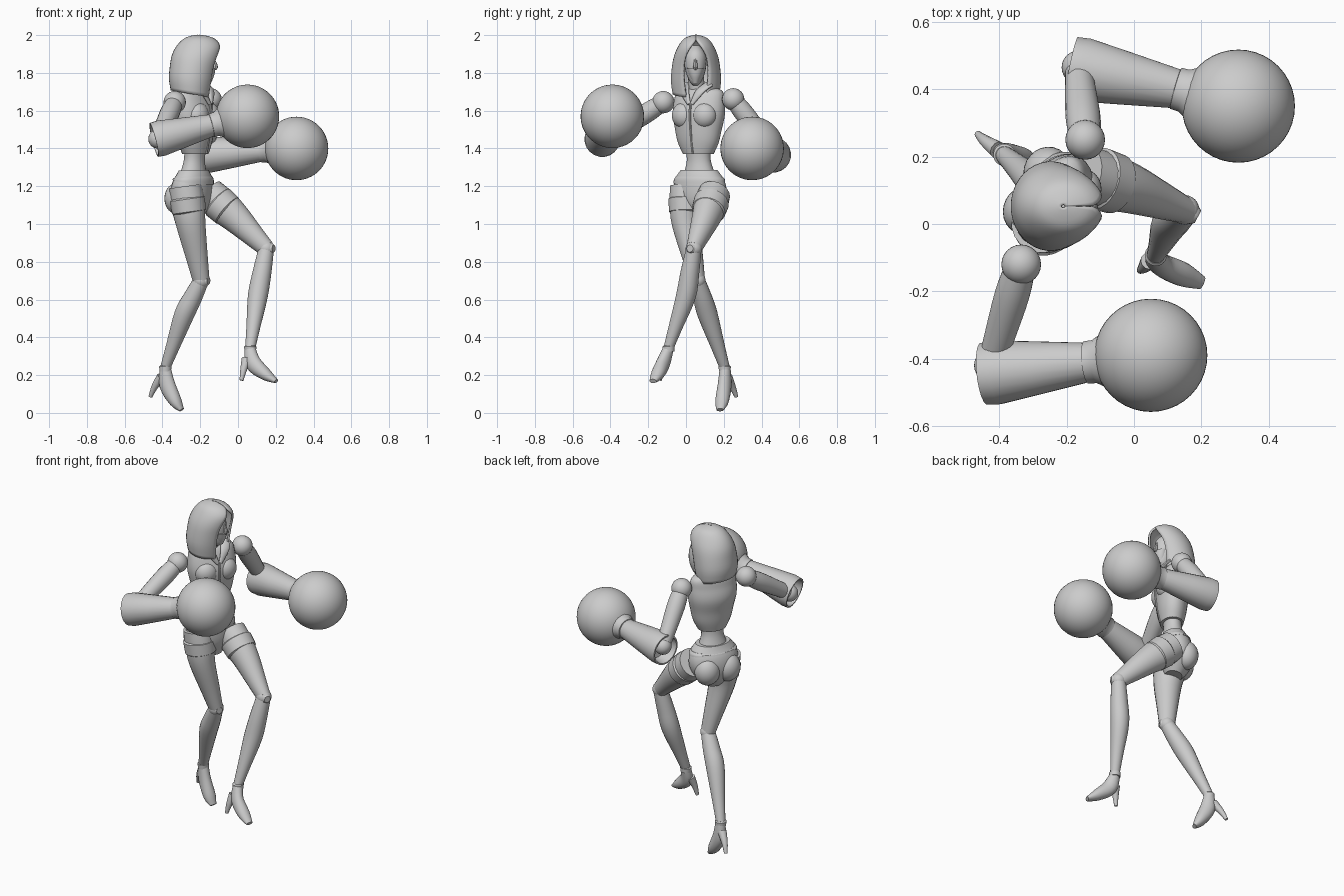
import bpy, bmesh, math
from mathutils import Vector, Matrix

cube = bpy.data.objects.get("Cube")
if cube:
    bpy.data.objects.remove(cube, do_unlink=True)

grey = bpy.data.materials.new("plain grey")
grey.use_nodes = True
colour = (0.6, 0.6, 0.6, 1)
grey.diffuse_color = colour
grey.node_tree.nodes["Principled BSDF"].inputs["Base Color"].default_value = colour

FACING = math.radians(-28)
FORWARD = Vector((math.cos(FACING), math.sin(FACING), 0))
SIDE = Vector((-FORWARD.y, FORWARD.x, 0))
CENTRE = Vector((-0.235, 0.07, 0))


def body(f, s, z):
    """Point in the turned body frame: forward, sideways, up."""
    return CENTRE + FORWARD * f + SIDE * s + Vector((0, 0, z))


def finish(name, bm, angle=35):
    bmesh.ops.recalc_face_normals(bm, faces=bm.faces)
    mesh = bpy.data.meshes.new(name)
    bm.to_mesh(mesh)
    bm.free()
    mesh.materials.append(grey)
    ob = bpy.data.objects.new(name, mesh)
    bpy.context.collection.objects.link(ob)
    bpy.ops.object.select_all(action='DESELECT')
    ob.select_set(True)
    bpy.context.view_layer.objects.active = ob
    bpy.ops.object.shade_smooth_by_angle(angle=math.radians(angle))
    return ob


def skin(name, rings, closed=True, caps=True, angle=35):
    """Bridge a list of point rings into a surface."""
    bm = bmesh.new()
    rows = [[bm.verts.new(p) for p in ring] for ring in rings]
    n = len(rows[0])
    for a, b in zip(rows, rows[1:]):
        for i in range(n if closed else n - 1):
            j = (i + 1) % n
            bm.faces.new((a[i], a[j], b[j], b[i]))
    if caps:
        bm.faces.new(rows[0])
        bm.faces.new(rows[-1])
    return finish(name, bm, angle)


def smooth(values, steps=4):
    """Resample vectors along a smooth spline through them."""
    out = []
    for i in range(len(values) - 1):
        p0, p1 = values[max(i - 1, 0)], values[i]
        p2, p3 = values[i + 1], values[min(i + 2, len(values) - 1)]
        for k in range(steps):
            t = k / steps
            out.append(p1 + (p2 - p0) * (t / 2)
                       + (p0 * 2 - p1 * 5 + p2 * 4 - p3) * (t * t / 2)
                       + (p1 * 3 - p0 - p2 * 3 + p3) * (t ** 3 / 2))
    return out + [values[-1]]


def limb(name, points, radii, side=SIDE, sides=20):
    """Tapered tube; each radius is (across, along side) or one number."""
    path = smooth([Vector(p) for p in points])
    size = smooth([Vector(r if isinstance(r, tuple) else (r, r)) for r in radii])
    rings = []
    for i, (p, r) in enumerate(zip(path, size)):
        t = (path[min(i + 1, len(path) - 1)] - path[max(i - 1, 0)]).normalized()
        v = (side - t * side.dot(t)).normalized()
        u = v.cross(t)
        rings.append([p + u * (r[0] * math.cos(a)) + v * (r[1] * math.sin(a))
                      for a in (2 * math.pi * k / sides for k in range(sides))])
    return skin(name, rings)


def turned(name, a, b, profile, sides=20):
    """Lathe shape between two points; profile is (fraction, radius)."""
    a, b = Vector(a), Vector(b)
    axis = (b - a).normalized()
    u = axis.orthogonal().normalized()
    v = axis.cross(u)
    return skin(name, [[a.lerp(b, t) + (u * math.cos(2 * math.pi * k / sides)
                + v * math.sin(2 * math.pi * k / sides)) * r
                for k in range(sides)] for t, r in profile])


def ball(name, centre, size, segments=24, turn=0.0):
    size = size if isinstance(size, tuple) else (size,) * 3
    bm = bmesh.new()
    bmesh.ops.create_uvsphere(bm, u_segments=segments, v_segments=segments * 2 // 3, radius=1,
                              matrix=Matrix.Translation(Vector(centre))
                              @ Matrix.Rotation(turn, 4, 'Z') @ Matrix.Diagonal((*size, 1)))
    return finish(name, bm)


def stack(name, levels):
    """Torso section; each level is (forward, z, depth, width)."""
    return limb(name, [body(f, 0, z) for f, z, d, w in levels],
                [(d, w) for f, z, d, w in levels], sides=28)


# Torso
stack("jacket", [(-0.01, 1.73, .04, .06), (-0.01, 1.705, .065, .13), (0, 1.65, .085, .145),
                 (0.005, 1.58, .10, .148), (0.01, 1.5, .09, .132), (0.01, 1.43, .08, .115),
                 (0.01, 1.37, .065, .085)])
stack("waist", [(0.01, 1.42, .055, .075), (0.005, 1.34, .052, .066), (0, 1.27, .065, .085)])
stack("pelvis", [(0, 1.285, .07, .105), (0, 1.235, .09, .14), (-0.01, 1.17, .1, .15),
                 (-0.01, 1.1, .09, .125), (0, 1.03, .05, .06)])
stack("hip_belt", [(0, 1.25, .086, .134), (0, 1.237, .094, .144), (-0.002, 1.222, .098, .147)])
for s, label in ((1, "left"), (-1, "right")):
    ball(label + "_bust", body(0.055, s * 0.06, 1.575), (.06, .068, .07), turn=FACING)
    ball(label + "_glute", body(-0.06, s * 0.065, 1.135), (.07, .075, .085), turn=FACING)
    limb(label + "_lapel", [body(0.03, s * 0.075, 1.74), body(0.08, s * 0.045, 1.7),
                            body(0.1, s * 0.008, 1.635)], [(.012, .03), (.012, .025), (.008, .01)])
limb("jacket_zip", [body(0.098, 0, 1.64), body(0.107, 0, 1.58), body(0.1, 0, 1.5),
                    body(0.076, 0, 1.375)], [.007] * 4, sides=8)

# Head and hood
limb("neck", [(-0.235, .06, 1.68), (-0.215, .05, 1.8)], [.045, .042])
face_side = Vector((0, 1, 0))
limb("head", [(-0.185, .05, 1.735), (-0.185, .05, 1.76), (-0.195, .05, 1.82),
              (-0.2, .05, 1.89), (-0.21, .05, 1.94)],
     [(.02, .015), (.05, .034), (.068, .055), (.068, .056), (.025, .025)], face_side)
limb("nose", [(-0.13, .05, 1.875), (-0.118, .05, 1.83), (-0.135, .05, 1.82)],
     [.006, .012, .006], face_side, 8)
limb("face_mask", [(-0.165, .05, 1.75), (-0.158, .05, 1.79), (-0.155, .05, 1.825)],
     [(.022, .018), (.032, .034), (.036, .045)], face_side)

hood_levels = [(1.695, -.35, -.15, .118, .45), (1.76, -.36, -.135, .127, .5),
               (1.83, -.355, -.118, .122, .55), (1.89, -.345, -.10, .11, .5),
               (1.94, -.32, -.095, .088, .3), (1.975, -.285, -.125, .062, .01),
               (1.99, -.25, -.165, .03, .01), (1.996, -.215, -.205, .004, .01)]
hood_rings = []
for z, back, front, width, gap in (tuple(v) for v in smooth([Vector(l) for l in hood_levels], 3)):
    gap = max(gap, 0.005)
    ring = []
    for k in range(33):
        a = gap + (2 * math.pi - 2 * gap) * k / 32
        x = (back + front) / 2 + (front - back) / 2 * math.cos(a)
        droop = 0.18 * (x + .28) * max(0, (1.86 - z) / .16)
        ring.append((x, .053 + width * math.sin(a), z - droop))
    hood_rings.append(ring)
hood = skin("hood", hood_rings, closed=False, caps=False)
shell = hood.modifiers.new("cloth", 'SOLIDIFY')
shell.thickness = 0.012
shell.offset = 0

# Arms with gauntlets and round gloves
arms = {
    "right": [(-0.335, -0.12, 1.645), (-0.425, -0.42, 1.45), (-0.445, -0.445, 1.445),
              (-0.13, -0.41, 1.525), (0.05, -0.39, 1.57)],
    "left": [(-0.145, 0.25, 1.66), (-0.165, 0.465, 1.385), (-0.185, 0.465, 1.365),
             (0.135, 0.4, 1.39), (0.31, 0.35, 1.4)],
}
for label, (shoulder, elbow, cuff, wrist, glove) in arms.items():
    s, e = Vector(shoulder), Vector(elbow)
    ball(label + "_shoulder", shoulder, .059)
    limb(label + "_upper_arm", [s.lerp(e, .05), s.lerp(e, .3), s.lerp(e, .7), e],
         [.046, .052, .046, .04], Vector((1, 0, 0)))
    ball(label + "_elbow", elbow, .05)
    turned(label + "_gauntlet", cuff, wrist,
           [(.22, .05), (.2, .075), (0, .084), (0, .093), (.12, .096), (.5, .08), (1, .058)])
    turned(label + "_glove_cuff", wrist, glove,
           [(-.08, .05), (-.06, .064), (.08, .065), (.3, .088), (.5, .11)])
    ball(label + "_glove", glove, .168, 40)

# Legs, knees and heeled shoes
legs = {
    "right": dict(hip=(-.278, 0, 1.2), mid=(-.25, .0, 1.0), knee=(-.195, .06, .7),
                  calf=(-.285, .115, .52), ankle=(-.385, .205, .24),
                  foot=[(-.385, .207, .245), (-.375, .205, .15), (-.33, .19, .06), (-.298, .18, .016)],
                  heel=[(-.405, .22, .19), (-.44, .245, .14), (-.464, .267, .085)]),
    "left": dict(hip=(-.155, .15, 1.16), mid=(-.01, .105, 1.03), knee=(.15, .042, .87),
                 calf=(.105, .0, .62), ankle=(.065, -.092, .345),
                 foot=[(.064, -.092, .345), (.08, -.12, .265), (.145, -.15, .205), (.202, -.175, .168)],
                 heel=[(.045, -.11, .285), (.03, -.128, .23), (.018, -.138, .172)]),
}
for label, leg in legs.items():
    hip, mid, knee = (Vector(leg[k]) for k in ("hip", "mid", "knee"))
    calf, ankle = Vector(leg["calf"]), Vector(leg["ankle"])
    limb(label + "_thigh", [hip, hip.lerp(mid, .5), mid, mid.lerp(knee, .6), knee],
         [(.088, .085), (.092, .085), (.08, .074), (.059, .054), (.046, .04)])
    # Shorts hem around the upper thigh
    turned(label + "_shorts_hem", hip.lerp(mid, .3), hip.lerp(mid, .72),
           [(0, .085), (.1, .094), (.9, .09), (1, .08)], 28)
    ball(label + "_knee", knee, .044)
    turned(label + "_knee_pad", knee + FORWARD * .012, knee + FORWARD * .045,
           [(0, .034), (.8, .026), (1, .02)], 8)
    limb(label + "_shin", [knee, knee.lerp(calf, .5), calf, calf.lerp(ankle, .6), ankle],
         [.041, .05, .053, .037, .027])
    limb(label + "_shoe", leg["foot"], [(.028, .028), (.044, .034), (.033, .036), (.012, .02)])
    limb(label + "_heel", leg["heel"], [.026, .018, .01], sides=12)
    turned(label + "_ankle_cuff", ankle + Vector((0, 0, .012)), ankle - Vector((0, 0, .02)),
           [(0, .026), (.2, .033), (1, .031)])
